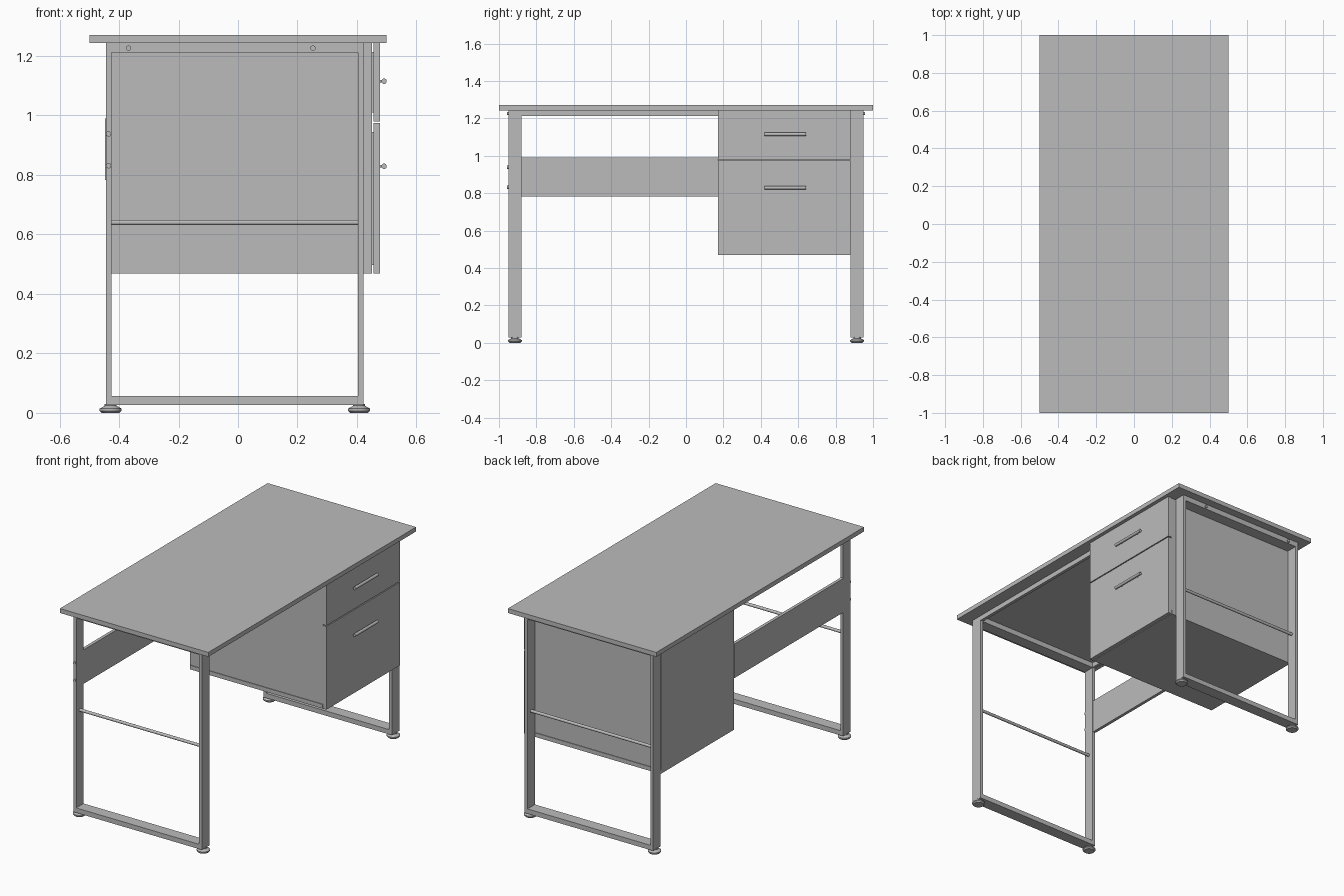
import bpy, bmesh, math
from mathutils import Matrix, Vector

cube = bpy.data.objects.get("Cube")
if cube:
    bpy.data.objects.remove(cube)

grey = bpy.data.materials.new("plain grey")
grey.use_nodes = True
COLOUR = (0.5, 0.5, 0.5, 1)
grey.diffuse_color = COLOUR
grey.node_tree.nodes["Principled BSDF"].inputs["Base Color"].default_value = COLOUR


def finish(name, bm, smooth=False):
    bmesh.ops.recalc_face_normals(bm, faces=bm.faces)
    mesh = bpy.data.meshes.new(name)
    bm.to_mesh(mesh)
    bm.free()
    mesh.materials.append(grey)
    obj = bpy.data.objects.new(name, mesh)
    bpy.context.collection.objects.link(obj)
    if smooth:
        bpy.ops.object.select_all(action="DESELECT")
        obj.select_set(True)
        bpy.context.view_layer.objects.active = obj
        bpy.ops.object.shade_smooth_by_angle(angle=math.radians(35))
    return obj


def add_box(bm, x, y, z):
    size = [b - a for a, b in (x, y, z)]
    middle = [(a + b) / 2 for a, b in (x, y, z)]
    bmesh.ops.create_cube(bm, size=1, matrix=Matrix.Translation(middle) @ Matrix.Diagonal((*size, 1)))


def box(name, x, y, z):
    bm = bmesh.new()
    add_box(bm, x, y, z)
    return finish(name, bm)


def add_rod(bm, start, end, radius, sides=20):
    start, end = Vector(start), Vector(end)
    axis = end - start
    turn = axis.to_track_quat("Z", "Y").to_matrix().to_4x4()
    bmesh.ops.create_cone(bm, cap_ends=True, segments=sides, radius1=radius, radius2=radius,
                          depth=axis.length, matrix=Matrix.Translation((start + end) / 2) @ turn)


def rod(name, start, end, radius):
    bm = bmesh.new()
    add_rod(bm, start, end, radius)
    return finish(name, bm, True)


def foot(name, x, y):
    profile = [(0, 0), (.03, 0), (.037, .007), (.037, .014), (.02, .024), (.02, .03), (0, .03)]
    bm = bmesh.new()
    verts = [bm.verts.new((x + r, y, z)) for r, z in profile]
    edges = [bm.edges.new(pair) for pair in zip(verts, verts[1:])]
    bmesh.ops.spin(bm, geom=verts + edges, cent=(x, y, 0), axis=(0, 0, 1),
                   angle=math.tau, steps=28)
    bmesh.ops.remove_doubles(bm, verts=bm.verts, dist=1e-5)
    return finish(name, bm, True)


# Main levels and edges
TOP = 1.243
BACK, FRONT, BAR = -.444, .422, .019
IN, OUT = .879, .95
BOX_START, BOX_BASE = .17, .468

# Worktop
box("worktop", (-.5, .5), (-1, 1), (TOP, 1.27))

# End frames with cross rods, feet and bolts
for side, label in ((-1, "right"), (1, "left")):
    y = sorted((side * IN, side * OUT))
    bm = bmesh.new()
    for x in (BACK, FRONT - BAR):
        add_box(bm, (x, x + BAR), y, (.027, TOP))
    for z in ((.027, .056), (1.211, TOP)):
        add_box(bm, (BACK + BAR, FRONT - BAR), y, z)
    finish(label + "_end_frame", bm)
    mid = side * (IN + OUT) / 2
    rod(label + "_cross_rod", (BACK + BAR, mid, .64), (FRONT - BAR, mid, .64), .009)
    for x, place in ((-.428, "back"), (.407, "front")):
        foot(f"{label}_{place}_foot", x, mid)
    bolts = [(-.368, 1.226), (.252, 1.226)]
    if side < 0:
        bolts += [(-.435, .938), (-.435, .831)]
    bm = bmesh.new()
    for x, z in bolts:
        add_rod(bm, (x, side * (OUT - .003), z), (x, side * (OUT + .006), z), .009)
    finish(label + "_bolts", bm, True)

# Long rails under the worktop
for x, label in ((BACK, "back"), (FRONT - BAR, "front")):
    box(label + "_rail", (x, x + BAR), (-IN, BOX_START), (1.213, TOP))

# Back panel between the leg and the drawer unit
box("back_panel", (-.447, -.428), (-IN, BOX_START), (.783, .99))

# Drawer unit: carcass on a slightly wider base board
box("drawer_carcass", (BACK, .451), (BOX_START + .004, IN - .004), (.493, TOP))
box("drawer_base", (BACK, .451), (BOX_START, IN), (BOX_BASE, .493))

# Drawer fronts with bar handles
for label, z, grip in (("upper", (.98, TOP), 1.115), ("lower", (BOX_BASE, .974), .829)):
    box(label + "_drawer_front", (.455, .477), (BOX_START, IN), z)
    box(label + "_drawer_body", (.44, .456), (BOX_START + .02, IN - .02), (z[0] + .03, z[1] - .03))
    bm = bmesh.new()
    add_rod(bm, (.491, .42, grip), (.491, .642, grip), .009)
    for y in (.46, .602):
        add_rod(bm, (.475, y, grip), (.491, y, grip), .004, 12)
    finish(label + "_handle", bm, True)
